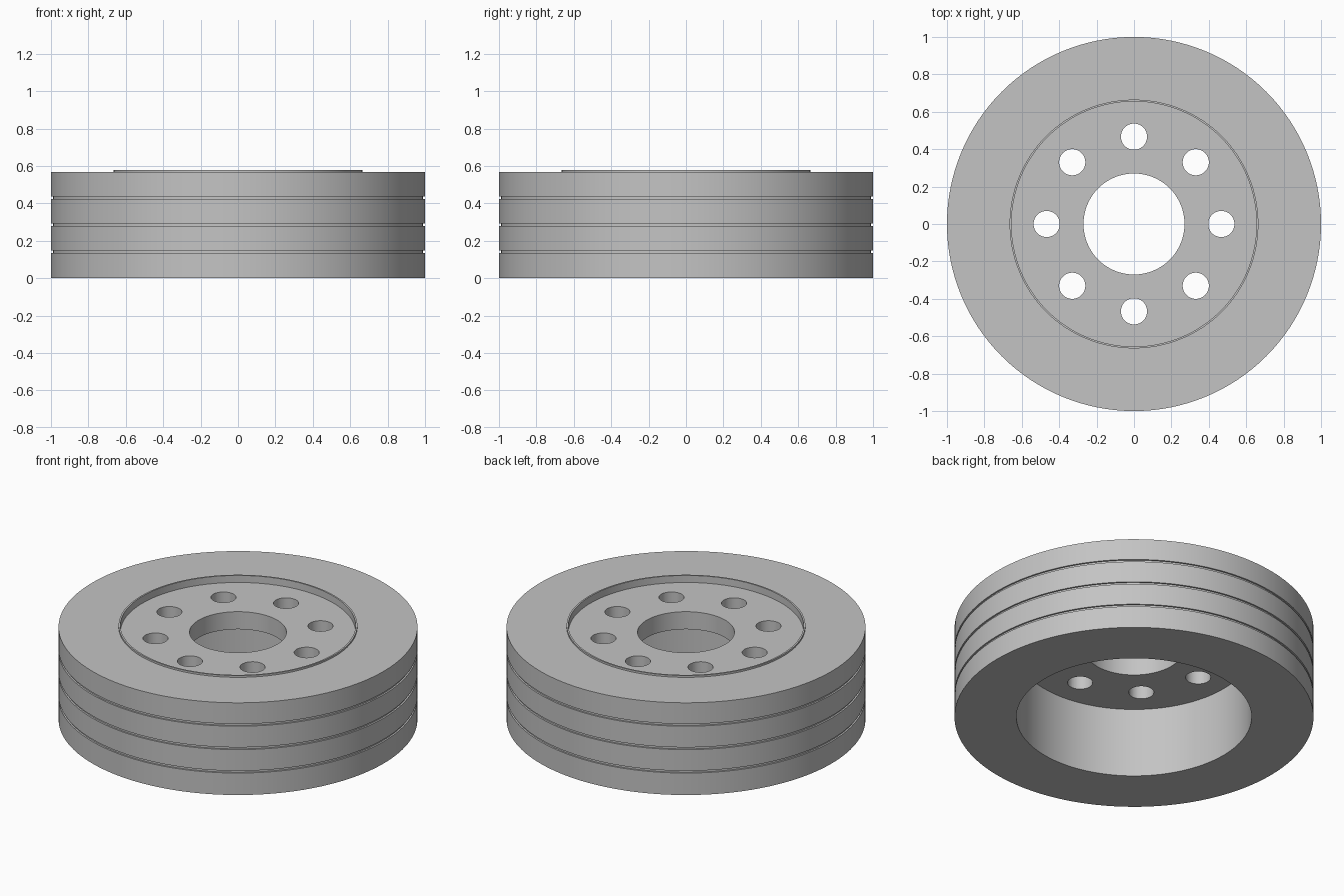
import bpy, bmesh, math

if "Cube" in bpy.data.objects:
    bpy.data.objects.remove(bpy.data.objects["Cube"])

SEGMENTS = 128
R_OUT, R_IN, R_LIP, R_BORE = 1.0, 0.655, 0.665, 0.27
TOP, LIP_TOP = 0.567, 0.578
DISC_LOW, DISC_HIGH = 0.427, 0.535

grey = bpy.data.materials.new("plain_grey")
grey.diffuse_color = (0.55, 0.55, 0.55, 1)
grey.use_nodes = True
grey.node_tree.nodes["Principled BSDF"].inputs["Base Color"].default_value = grey.diffuse_color


def new_object(name, bm):
    bmesh.ops.recalc_face_normals(bm, faces=bm.faces)
    mesh = bpy.data.meshes.new(name)
    bm.to_mesh(mesh)
    bm.free()
    mesh.materials.append(grey)
    obj = bpy.data.objects.new(name, mesh)
    bpy.context.collection.objects.link(obj)
    return obj


def lathe(name, profile):
    """Turn a closed (radius, height) profile around the z axis."""
    bm = bmesh.new()
    rings = []
    for i in range(SEGMENTS):
        a = 2 * math.pi * i / SEGMENTS
        rings.append([bm.verts.new((r * math.cos(a), r * math.sin(a), z))
                      for r, z in profile])
    n = len(profile)
    for i in range(SEGMENTS):
        p, q = rings[i], rings[(i + 1) % SEGMENTS]
        for j in range(n):
            k = (j + 1) % n
            bm.faces.new((p[j], q[j], q[k], p[k]))
    return new_object(name, bm)


# Wheel profile: outer tread with three shallow grooves
profile = [(R_IN, 0), (R_OUT, 0)]
for z in (0.142, 0.286, 0.43):
    profile += [(R_OUT, z - 0.007), (R_OUT - 0.01, z - 0.007),
                (R_OUT - 0.01, z + 0.007), (R_OUT, z + 0.007)]
# Top face, raised lip, recessed hub disc and centre bore
profile += [(R_OUT, TOP), (R_LIP, TOP), (R_LIP, LIP_TOP), (R_IN, LIP_TOP),
            (R_IN, DISC_HIGH), (R_BORE, DISC_HIGH),
            (R_BORE, DISC_LOW), (R_IN, DISC_LOW)]
wheel = lathe("wheel", profile)

# Ring of eight bolt holes
bm = bmesh.new()
for i in range(8):
    a = math.pi * i / 4
    made = bmesh.ops.create_cone(bm, cap_ends=True, segments=48,
                                 radius1=0.07, radius2=0.07, depth=0.3)
    bmesh.ops.translate(bm, verts=made["verts"],
                        vec=(0.467 * math.cos(a), 0.467 * math.sin(a), 0.48))
cutter = new_object("bolt_hole_cutter", bm)
cutter.hide_render = True
cutter.hide_set(True)

cut = wheel.modifiers.new("bolt_holes", "BOOLEAN")
cut.operation = "DIFFERENCE"
cut.solver = "EXACT"
cut.object = cutter
bpy.context.view_layer.objects.active = wheel
wheel.select_set(True)
bpy.ops.object.modifier_apply(modifier=cut.name)
bpy.data.objects.remove(cutter)
bpy.ops.object.shade_smooth_by_angle(angle=math.radians(30))
